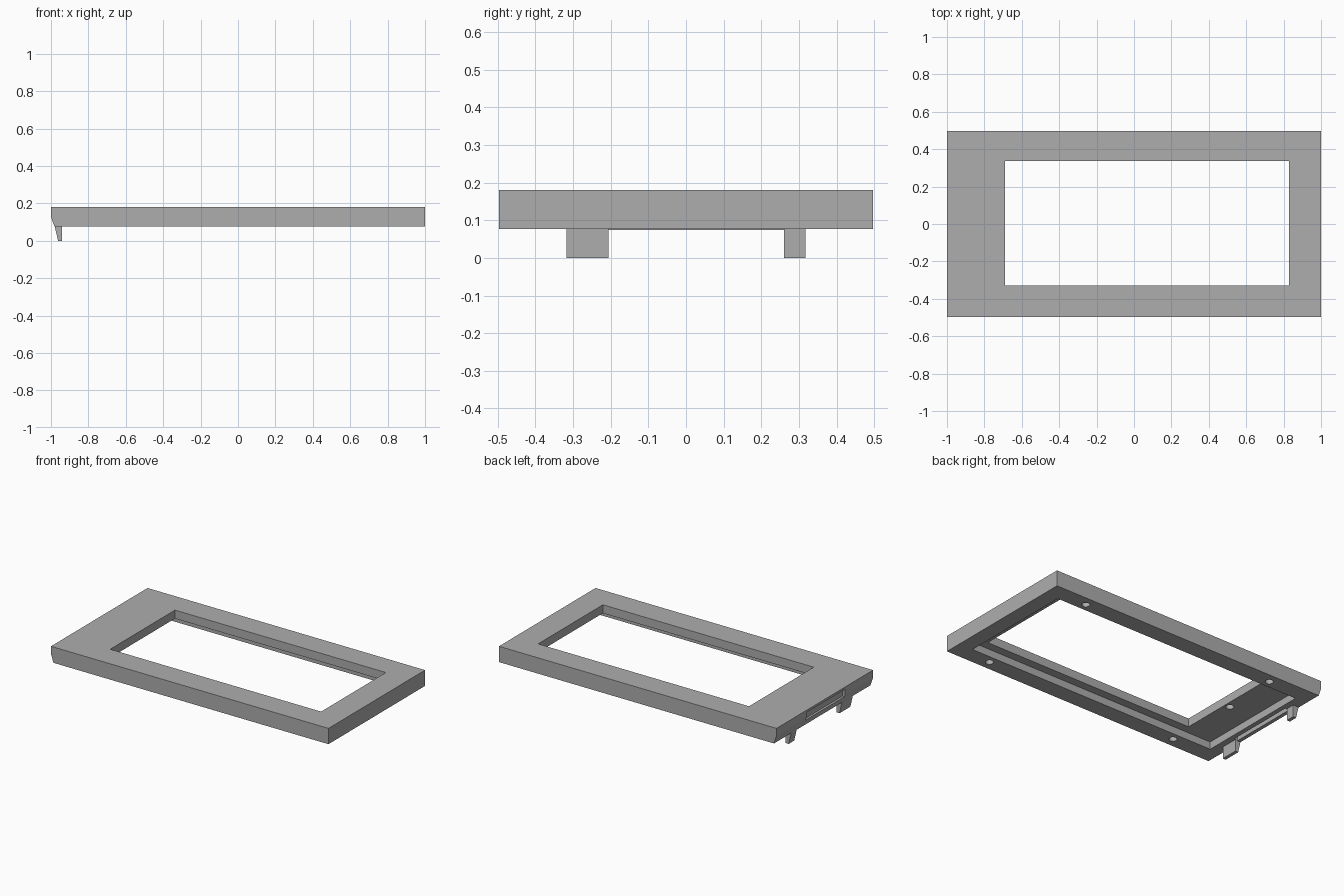
import bpy
import bmesh

if "Cube" in bpy.data.objects:
    bpy.data.objects.remove(bpy.data.objects["Cube"], do_unlink=True)

BOTTOM, LEDGE, TOP = 0.077, 0.125, 0.18

grey = bpy.data.materials.new("mid_grey")
grey.use_nodes = True
colour = (0.42, 0.42, 0.42, 1)
grey.diffuse_color = colour
grey.node_tree.nodes["Principled BSDF"].inputs["Base Color"].default_value = colour


def prism(name, profile, y0, y1):
    """Extrude an x-z profile along y."""
    bm = bmesh.new()
    face = bm.faces.new([bm.verts.new((x, y0, z)) for x, z in profile])
    out = bmesh.ops.extrude_face_region(bm, geom=[face])
    verts = [g for g in out["geom"] if isinstance(g, bmesh.types.BMVert)]
    bmesh.ops.translate(bm, verts=verts, vec=(0, y1 - y0, 0))
    bmesh.ops.recalc_face_normals(bm, faces=bm.faces)
    mesh = bpy.data.meshes.new(name)
    bm.to_mesh(mesh)
    bm.free()
    mesh.materials.append(grey)
    obj = bpy.data.objects.new(name, mesh)
    bpy.context.collection.objects.link(obj)
    return obj


def box(name, x0, x1, y0, y1, z0, z1):
    return prism(name, [(x0, z0), (x1, z0), (x1, z1), (x0, z1)], y0, y1)


def cut(target, cutter):
    """Subtract the cutter, bake the result and discard the cutter."""
    cutter.hide_render = True
    mod = target.modifiers.new("cut", "BOOLEAN")
    mod.operation = "DIFFERENCE"
    mod.solver = "EXACT"
    mod.object = cutter
    bpy.context.view_layer.objects.active = target
    bpy.ops.object.modifier_apply(modifier=mod.name)
    bpy.data.objects.remove(cutter, do_unlink=True)


def drill(target, x, y, z0, z1):
    bpy.ops.mesh.primitive_cylinder_add(
        vertices=24, radius=0.024, depth=z1 - z0, location=(x, y, (z0 + z1) / 2))
    cut(target, bpy.context.object)


# Bezel frame with a slanted end
frame = prism("bezel_frame", [(-0.982, BOTTOM), (1, BOTTOM), (1, TOP),
                              (-1, TOP), (-1, 0.13)], -0.497, 0.497)

# Underside recess, display opening, clip groove and end notch
cut(frame, box("recess_cutter", -0.9, 0.9, -0.385, 0.385, 0, LEDGE))
cut(frame, box("window_cutter", -0.69, 0.83, -0.33, 0.337, 0, 0.3))
cut(frame, box("groove_cutter", -0.955, -0.93, -0.205, 0.26, 0, 0.1))
cut(frame, box("notch_cutter", -1.1, -0.98, -0.21, 0.19, 0.115, 0.165))

# Screw holes in the rim and on the ledge
for hole_x in (-0.66, 0.73):
    for hole_y in (-0.435, 0.435):
        drill(frame, hole_x, hole_y, 0, LEDGE)
for hole_x in (-0.726, 0.865):
    drill(frame, hole_x, 0, 0.1, 0.155)

# Snap clips under the slanted end
for name, y0, y1 in (("front_clip", -0.318, -0.206), ("back_clip", 0.26, 0.317)):
    prism(name, [(-0.962, 0), (-0.94, 0), (-0.94, 0.085), (-0.982, 0.085)], y0, y1)

# Thin lip between the clips
box("end_lip", -0.978, -0.955, -0.206, 0.26, 0.074, 0.08)
